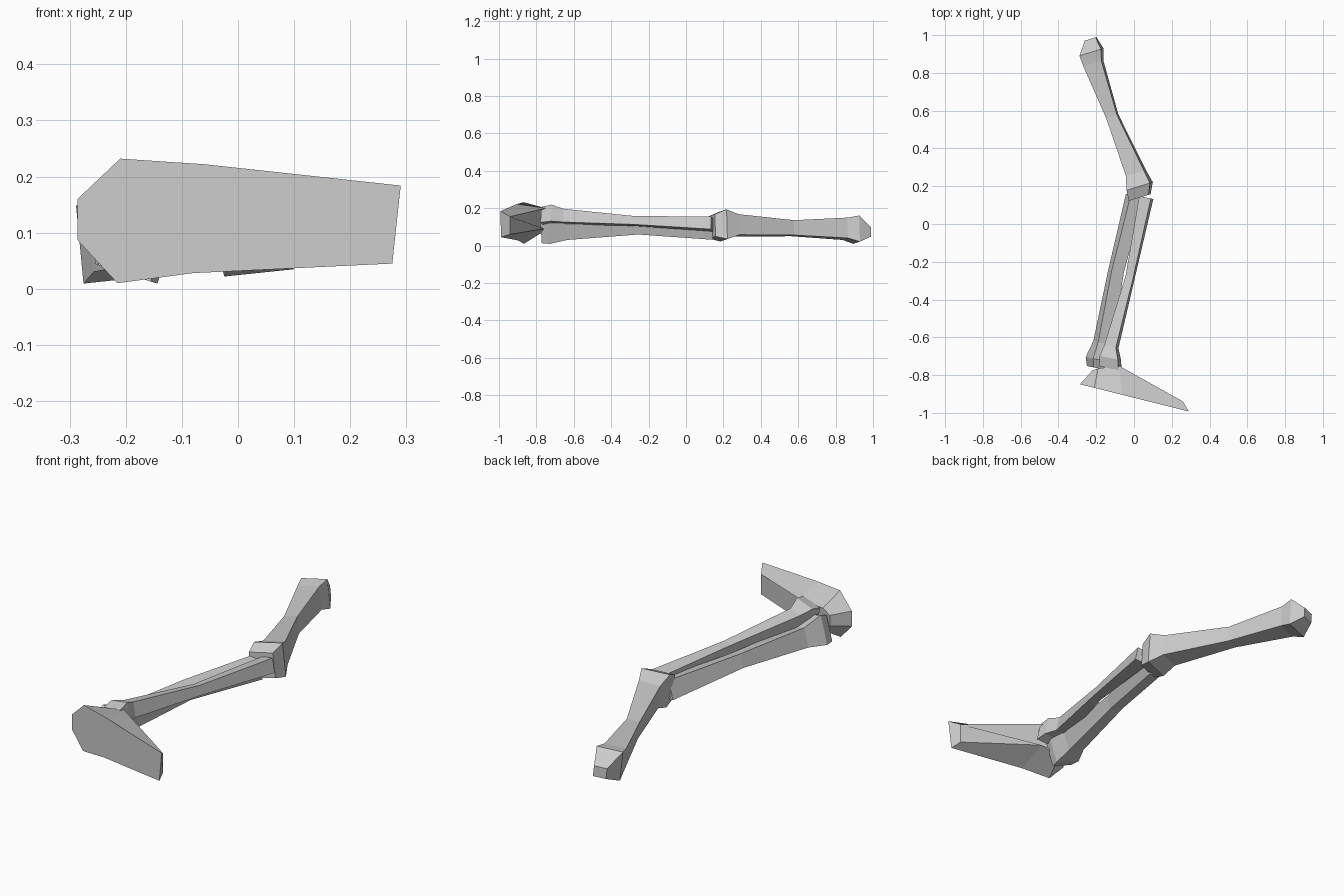
import bpy
import bmesh
from math import sin, cos, atan2
from mathutils import Vector

default_cube = bpy.data.objects.get("Cube")
if default_cube:
    bpy.data.objects.remove(default_cube, do_unlink=True)

# Single bone colour
bone_grey = bpy.data.materials.new("bone_grey")
bone_grey.use_nodes = True
colour = (0.6, 0.6, 0.6, 1)
bone_grey.diffuse_color = colour
bone_grey.node_tree.nodes["Principled BSDF"].inputs["Base Color"].default_value = colour


def loft(name, rings):
    """Skin a list of equal-sized point rings into a closed flat-shaded solid."""
    bm = bmesh.new()
    loops = [[bm.verts.new(point) for point in ring] for ring in rings]
    for first, second in zip(loops, loops[1:]):
        count = len(first)
        for i in range(count):
            j = (i + 1) % count
            bm.faces.new((first[i], first[j], second[j], second[i]))
    bm.faces.new(loops[0])
    bm.faces.new(loops[-1])
    bmesh.ops.recalc_face_normals(bm, faces=bm.faces)
    mesh = bpy.data.meshes.new(name)
    bm.to_mesh(mesh)
    bm.free()
    mesh.materials.append(bone_grey)
    obj = bpy.data.objects.new(name, mesh)
    bpy.context.collection.objects.link(obj)
    return obj


def bone(name, sections, roll):
    """Four-sided shaft; each section is x, y, z, half width, half height."""
    start, end = Vector(sections[0][:3]), Vector(sections[-1][:3])
    yaw = atan2(end.y - start.y, end.x - start.x)
    side = Vector((-sin(yaw), cos(yaw), 0))
    if side.x < 0:
        side.negate()
    up = Vector((0, 0, 1))
    across = side * cos(roll) + up * sin(roll)
    rise = up * cos(roll) - side * sin(roll)
    rings = []
    for x, y, z, width, height in sections:
        centre = Vector((x, y, z))
        rings.append([centre + across * width * a + rise * height * b
                      for a, b in ((-1, -1), (1, -1), (1, 1), (-1, 1))])
    return loft(name, rings)


# Thigh bone: blunt head, slim waist, wide knee end
bone("thigh_bone", [
    (-.23, .98, .07, .03, .025),
    (-.225, .91, .085, .06, .07),
    (-.215, .85, .09, .05, .055),
    (-.115, .57, .093, .03, .04),
    (.01, .27, .108, .05, .055),
    (.03, .2, .108, .065, .08),
    (.03, .14, .103, .055, .06),
], .1)

# Thick shin bone, ending in the inner ankle block
bone("shin_bone", [
    (.005, .15, .085, .037, .045),
    (-.095, -.25, .1, .034, .032),
    (-.165, -.63, .085, .04, .045),
    (-.18, -.72, .092, .06, .068),
    (-.185, -.765, .085, .05, .06),
], -.3)

# Slim outer shin bone, lying higher and to the side
bone("outer_shin_bone", [
    (.065, .14, .115, .032, .034),
    (-.02, -.28, .132, .021, .023),
    (-.12, -.65, .155, .032, .036),
    (-.125, -.71, .165, .05, .045),
    (-.125, -.765, .155, .053, .042),
], .2)

# Foot: flat sole outline (x, z) tapering back to a smaller upper outline
sole = [(-.286, .16), (-.21, .232), (-.06, .222), (.29, .184),
        (.275, .045), (-.08, .028), (-.215, .01), (-.286, .087)]
upper = [(-.22, -.775, .15), (-.19, -.765, .18), (-.08, -.75, .2), (.26, -.94, .155),
         (.26, -.94, .06), (-.08, -.76, .09), (-.19, -.77, .07), (-.22, -.775, .1)]
loft("foot", [[(x, -.92 - x * .25, z) for x, z in sole], upper])
